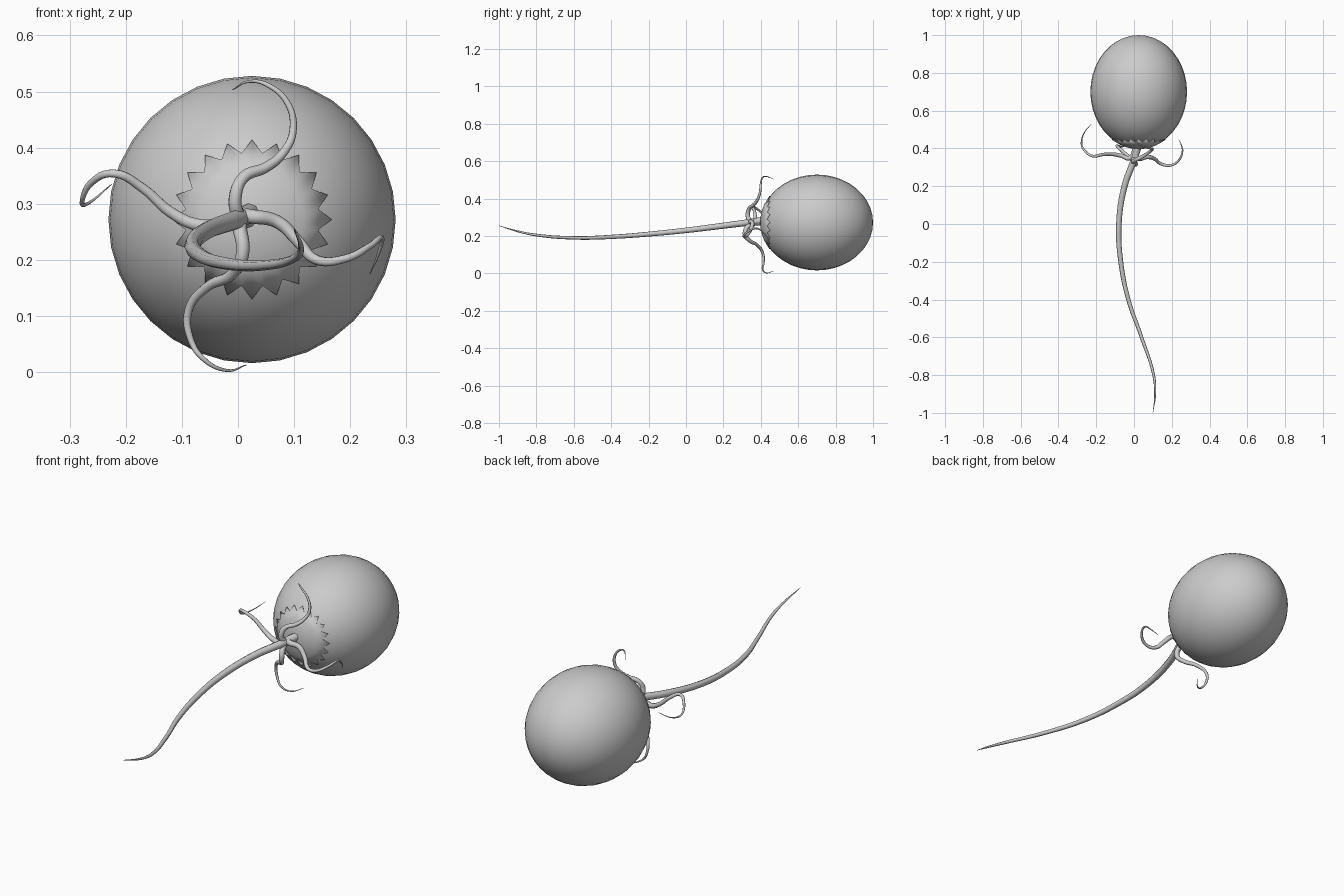
import bpy
import bmesh
import math
from mathutils import Vector

default_cube = bpy.data.objects.get("Cube")
if default_cube:
    bpy.data.objects.remove(default_cube, do_unlink=True)

grey = bpy.data.materials.new("plain grey")
grey.use_nodes = True
grey.diffuse_color = (0.6, 0.6, 0.6, 1)
grey.node_tree.nodes["Principled BSDF"].inputs["Base Color"].default_value = grey.diffuse_color

CENTRE = Vector((0.025, 0.70, 0.272))
RADIUS = 0.256
HALF_LENGTH = 0.30


def shell_point(theta, phi, scale=1.0):
    """Point on the egg-shaped body, theta measured from the front pole."""
    across = RADIUS * scale * math.sin(theta)
    along = -HALF_LENGTH * scale * math.cos(theta)
    return CENTRE + Vector((across * math.cos(phi), along, across * math.sin(phi)))


def make_active(obj):
    bpy.ops.object.select_all(action="DESELECT")
    obj.select_set(True)
    bpy.context.view_layer.objects.active = obj


def finish(obj, angle=40):
    obj.data.materials.clear()
    obj.data.materials.append(grey)
    make_active(obj)
    bpy.ops.object.shade_smooth_by_angle(angle=math.radians(angle))


def tapered_tube(name, points, thick, thin, power=1.0):
    """Round tube along a smooth path, narrowing towards its end."""
    curve = bpy.data.curves.new(name, "CURVE")
    curve.dimensions = "3D"
    curve.bevel_depth = 1.0
    curve.bevel_resolution = 2
    curve.resolution_u = 6
    curve.use_fill_caps = True
    spline = curve.splines.new("BEZIER")
    spline.bezier_points.add(len(points) - 1)
    last = len(points) - 1
    for i, (knot, co) in enumerate(zip(spline.bezier_points, points)):
        knot.co = co
        knot.handle_left_type = knot.handle_right_type = "AUTO"
        knot.radius = thin + (thick - thin) * (1 - i / last) ** power
    obj = bpy.data.objects.new(name, curve)
    bpy.context.collection.objects.link(obj)
    make_active(obj)
    bpy.ops.object.convert(target="MESH")
    finish(bpy.context.view_layer.objects.active, 60)


# Egg-shaped body with its poles along y
bpy.ops.mesh.primitive_uv_sphere_add(segments=32, ring_count=20, radius=1)
body = bpy.context.object
body.name = body.data.name = "body"
body.rotation_euler.x = math.pi / 2
body.scale = (RADIUS, RADIUS, HALF_LENGTH)
body.location = CENTRE
bpy.ops.object.transform_apply(location=True, rotation=True, scale=True)
finish(body, 60)

# Thin cap with a toothed rim over the front pole
TEETH = 20
bm = bmesh.new()
pole = bm.verts.new(shell_point(0, 0, 1.012))
rings = []
for theta in (0.12, 0.24, 0.36, 0.48):
    ring = []
    for i in range(TEETH * 2):
        is_tip = theta > 0.4 and i % 2 == 0
        ring.append(bm.verts.new(shell_point(theta + 0.1 * is_tip, math.pi * i / TEETH, 1.012)))
    rings.append(ring)
for i in range(TEETH * 2):
    j = (i + 1) % (TEETH * 2)
    bm.faces.new((pole, rings[0][i], rings[0][j]))
    for inner, outer in zip(rings, rings[1:]):
        bm.faces.new((inner[i], outer[i], outer[j], inner[j]))
bmesh.ops.recalc_face_normals(bm, faces=bm.faces)
if sum(f.normal.y for f in bm.faces) > 0:
    bmesh.ops.reverse_faces(bm, faces=bm.faces)
cap_mesh = bpy.data.meshes.new("toothed_cap")
bm.to_mesh(cap_mesh)
bm.free()
cap = bpy.data.objects.new("toothed_cap", cap_mesh)
bpy.context.collection.objects.link(cap)
finish(cap)
rim = cap.modifiers.new("thickness", "SOLIDIFY")
rim.thickness = 0.006
rim.offset = -1

# Long tail sweeping forward
tapered_tube("tail", [
    (0.025, 0.42, 0.285), (0, 0.34, 0.273), (-0.05, 0.2, 0.255), (-0.08, 0, 0.23),
    (-0.07, -0.2, 0.21), (-0.03, -0.4, 0.195), (0.04, -0.6, 0.19),
    (0.104, -0.8, 0.205), (0.112, -0.9, 0.225), (0.1, -1, 0.255)], 0.019, 0.001, 0.7)

# Four curling tendrils around the root of the tail
tendrils = {
    "upper_tendril": [
        (0.02, 0.41, 0.27), (0, 0.345, 0.28), (-0.005, 0.33, 0.31), (0.01, 0.34, 0.347),
        (0.05, 0.36, 0.365), (0.08, 0.38, 0.39), (0.098, 0.395, 0.43),
        (0.088, 0.4, 0.48), (0.05, 0.41, 0.513), (0.02, 0.43, 0.518), (-0.01, 0.47, 0.503)],
    "lower_tendril": [
        (0.01, 0.41, 0.28), (0.003, 0.34, 0.26), (0.008, 0.315, 0.21), (-0.01, 0.34, 0.175),
        (-0.055, 0.38, 0.152), (-0.088, 0.41, 0.11), (-0.085, 0.415, 0.06),
        (-0.06, 0.41, 0.022), (-0.02, 0.43, 0.003), (0.015, 0.47, 0.013)],
    "right_tendril": [
        (0.01, 0.41, 0.28), (-0.02, 0.35, 0.265), (-0.07, 0.362, 0.262), (-0.12, 0.37, 0.285),
        (-0.17, 0.367, 0.328), (-0.22, 0.36, 0.354), (-0.262, 0.39, 0.337),
        (-0.278, 0.43, 0.302), (-0.265, 0.48, 0.302), (-0.225, 0.53, 0.335)],
    "left_tendril": [
        (0.01, 0.41, 0.28), (0.02, 0.35, 0.278), (0.07, 0.355, 0.268), (0.108, 0.345, 0.232),
        (0.14, 0.32, 0.2), (0.19, 0.31, 0.202), (0.235, 0.335, 0.225),
        (0.256, 0.38, 0.24), (0.25, 0.42, 0.21), (0.235, 0.45, 0.175)],
}
for name, path in tendrils.items():
    tapered_tube(name, path, 0.0145, 0.0008, 0.9)
